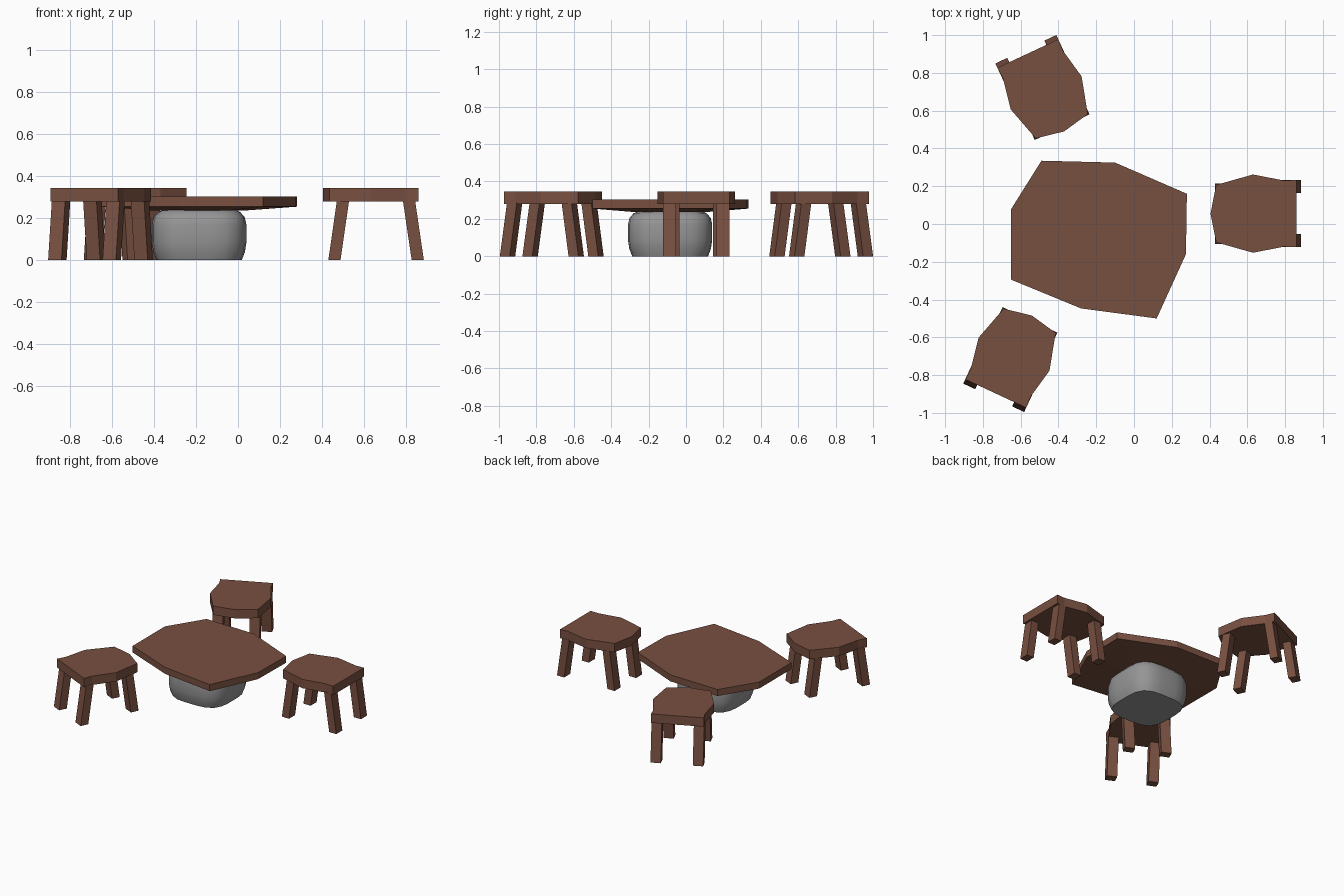
import bpy, bmesh, math
from mathutils import Matrix

if "Cube" in bpy.data.objects:
    bpy.data.objects.remove(bpy.data.objects["Cube"])


def material(name, rgb):
    m = bpy.data.materials.new(name)
    m.diffuse_color = (*rgb, 1)
    m.use_nodes = True
    m.node_tree.nodes["Principled BSDF"].inputs["Base Color"].default_value = m.diffuse_color
    return m


WOOD = material("brown wood", (0.19, 0.08, 0.052))
STONE = material("grey stone", (0.30, 0.30, 0.30))


def loft(name, rings, mat, matrix=Matrix.Identity(4)):
    """Closed solid skinned through rings of equal point count."""
    bm = bmesh.new()
    loops = [[bm.verts.new(p) for p in r] for r in rings]
    n = len(rings[0])
    for a, b in zip(loops, loops[1:]):
        for i in range(n):
            j = (i + 1) % n
            bm.faces.new((a[i], a[j], b[j], b[i]))
    bm.faces.new(loops[0][::-1])
    bm.faces.new(loops[-1])
    bmesh.ops.recalc_face_normals(bm, faces=bm.faces[:])
    bm.transform(matrix)
    me = bpy.data.meshes.new(name)
    bm.to_mesh(me)
    bm.free()
    me.materials.append(mat)
    ob = bpy.data.objects.new(name, me)
    bpy.context.collection.objects.link(ob)
    return ob


# Table top: irregular slab with a slightly bulging underside
outline = [(-0.65, -0.295), (-0.28, -0.447), (0.12, -0.50), (0.275, -0.16),
           (0.28, 0.16), (-0.10, 0.325), (-0.49, 0.335), (-0.65, 0.08)]
CX, CY = -0.185, -0.085


def table_ring(s, z):
    return [(CX + (x - CX) * s, CY + (y - CY) * s, z) for x, y in outline]


loft("table_top", [table_ring(0.45, 0.236), table_ring(1, 0.255), table_ring(1, 0.303)], WOOD)


# Stone base: rounded square block
def stone_ring(r, z, n=24, e=3.6):
    pts = []
    for i in range(n):
        a = 2 * math.pi * i / n
        c, s = math.cos(a), math.sin(a)
        k = r / (abs(c) ** e + abs(s) ** e) ** (1 / e)
        pts.append((CX + c * k, CY + s * k, z))
    return pts


profile = [(0.203, 0), (0.218, 0.04), (0.225, 0.085), (0.225, 0.17),
           (0.217, 0.205), (0.195, 0.23), (0.165, 0.243)]
base = loft("stone_base", [stone_ring(r, z) for r, z in profile], STONE)
bpy.context.view_layer.objects.active = base
base.select_set(True)
bpy.ops.object.shade_smooth_by_angle(angle=math.radians(40))

# Stools: local +x is the back of the stool
seat = [(-0.225, 0), (-0.195, -0.152), (0, -0.207), (0.165, -0.175), (0.23, -0.178),
        (0.23, 0.178), (0.165, 0.175), (0, 0.207), (-0.195, 0.152)]


def leg_ring(x, y, z):
    hx, hy = 0.029, 0.035
    return [(x - hx, y - hy, z), (x + hx, y - hy, z), (x + hx, y + hy, z), (x - hx, y + hy, z)]


def stool(tag, x, y, degrees):
    m = Matrix.Translation((x, y, 0)) @ Matrix.Rotation(math.radians(degrees), 4, 'Z')
    loft(tag + "_seat", [[(px, py, z) for px, py in seat] for z in (0.28, 0.345)], WOOD, m)
    for side, sy in (("left", 1), ("right", -1)):
        # splayed legs, front pair set slightly closer together
        loft(f"{tag}_front_{side}_leg",
             [leg_ring(-0.171, sy * 0.125, 0), leg_ring(-0.130, sy * 0.125, 0.285)], WOOD, m)
        loft(f"{tag}_back_{side}_leg",
             [leg_ring(0.226, sy * 0.143, 0), leg_ring(0.184, sy * 0.143, 0.285)], WOOD, m)


stool("right_stool", 0.63, 0.055, 0)
stool("back_stool", -0.465, 0.694, 115)
stool("front_stool", -0.635, -0.689, 245)
